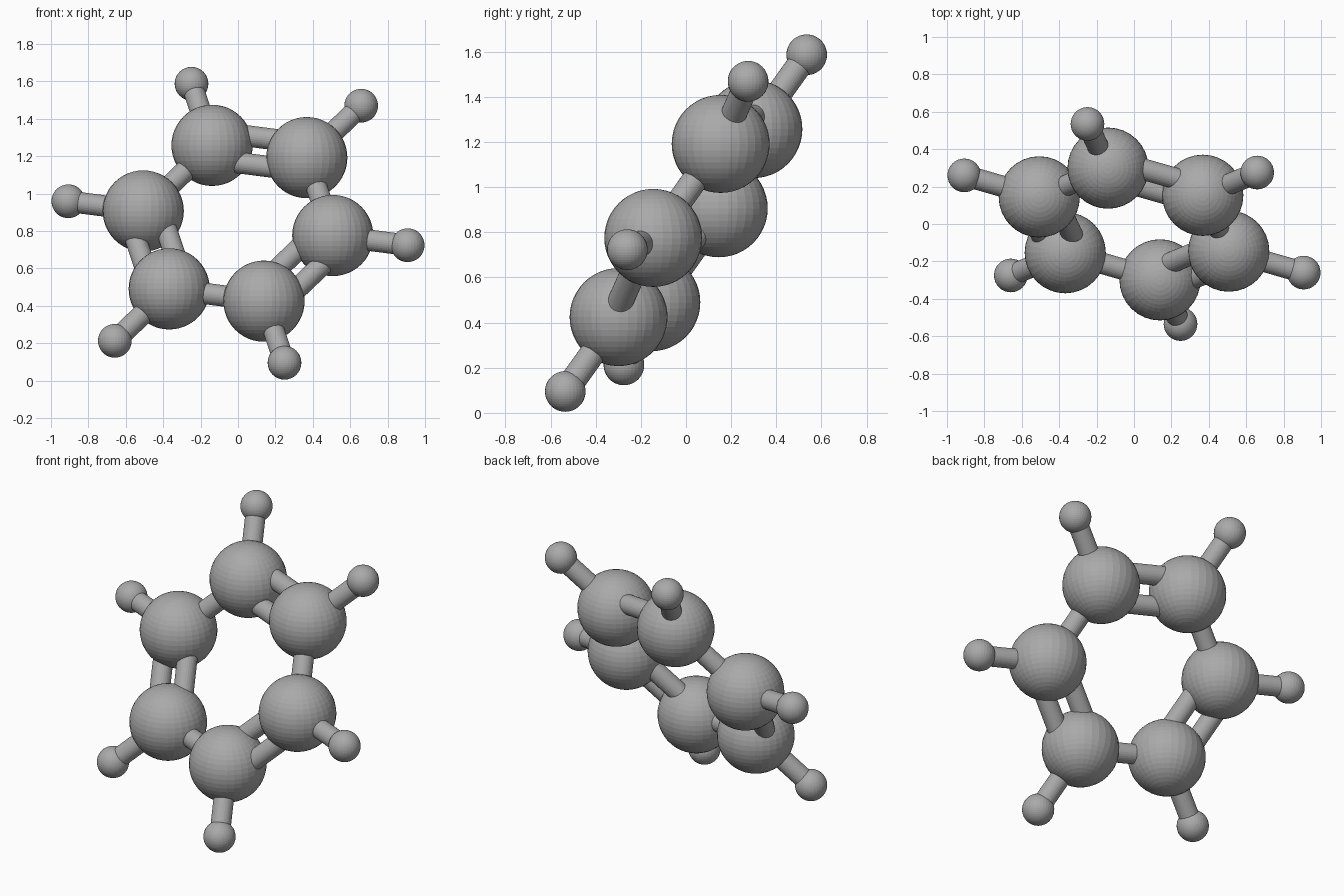
import bpy
import math
from mathutils import Vector

cube = bpy.data.objects.get("Cube")
if cube:
    bpy.data.objects.remove(cube, do_unlink=True)

GREY = (0.40, 0.40, 0.40, 1.0)
mat = bpy.data.materials.new("neutral_grey")
mat.use_nodes = True
mat.diffuse_color = GREY
mat.node_tree.nodes["Principled BSDF"].inputs["Base Color"].default_value = GREY

CENTRE = Vector((0, 0, 0.841))
RING_R, OUTER_R = 0.531, 0.951
BALL_R, SMALL_R, ROD_R = 0.217, 0.09, 0.057
DOUBLE_OFFSET = 0.086


def finish(name):
    obj = bpy.context.object
    obj.name = name
    obj.data.materials.append(mat)
    return obj


def ball(name, pos, radius):
    bpy.ops.mesh.primitive_uv_sphere_add(segments=32, ring_count=24, radius=radius, location=pos)
    return finish(name)


def rod(name, a, b):
    d = b - a
    bpy.ops.mesh.primitive_cylinder_add(vertices=32, radius=ROD_R, depth=d.length,
                                        location=(a + b) / 2)
    obj = finish(name)
    obj.rotation_euler = d.to_track_quat('Z', 'Y').to_euler()
    return obj


# Tilted plane of the ring: two perpendicular unit axes
u = Vector((-0.139, 0.299, 0.417)).normalized()
v = Vector((0.366, 0.154, 0.351))
v = (v - u * v.dot(u)).normalized()


def ring_dir(i):
    a = i * math.pi / 3
    return u * math.cos(a) + v * math.sin(a)


for i in range(6):
    here, after = ring_dir(i), ring_dir(i + 1)
    p, q = CENTRE + here * RING_R, CENTRE + after * RING_R
    tip = CENTRE + here * OUTER_R

    # Large ring ball with its small outer ball
    ball(f"ring_ball_{i + 1}", p, BALL_R)
    ball(f"outer_ball_{i + 1}", tip, SMALL_R)
    rod(f"outer_rod_{i + 1}", p, tip)

    # Ring links alternate between paired and single rods
    if i % 2 == 0:
        side = (here + after).normalized() * DOUBLE_OFFSET
        rod(f"paired_rod_outer_{i + 1}", p + side, q + side)
        rod(f"paired_rod_inner_{i + 1}", p - side, q - side)
    else:
        rod(f"single_rod_{i + 1}", p, q)
